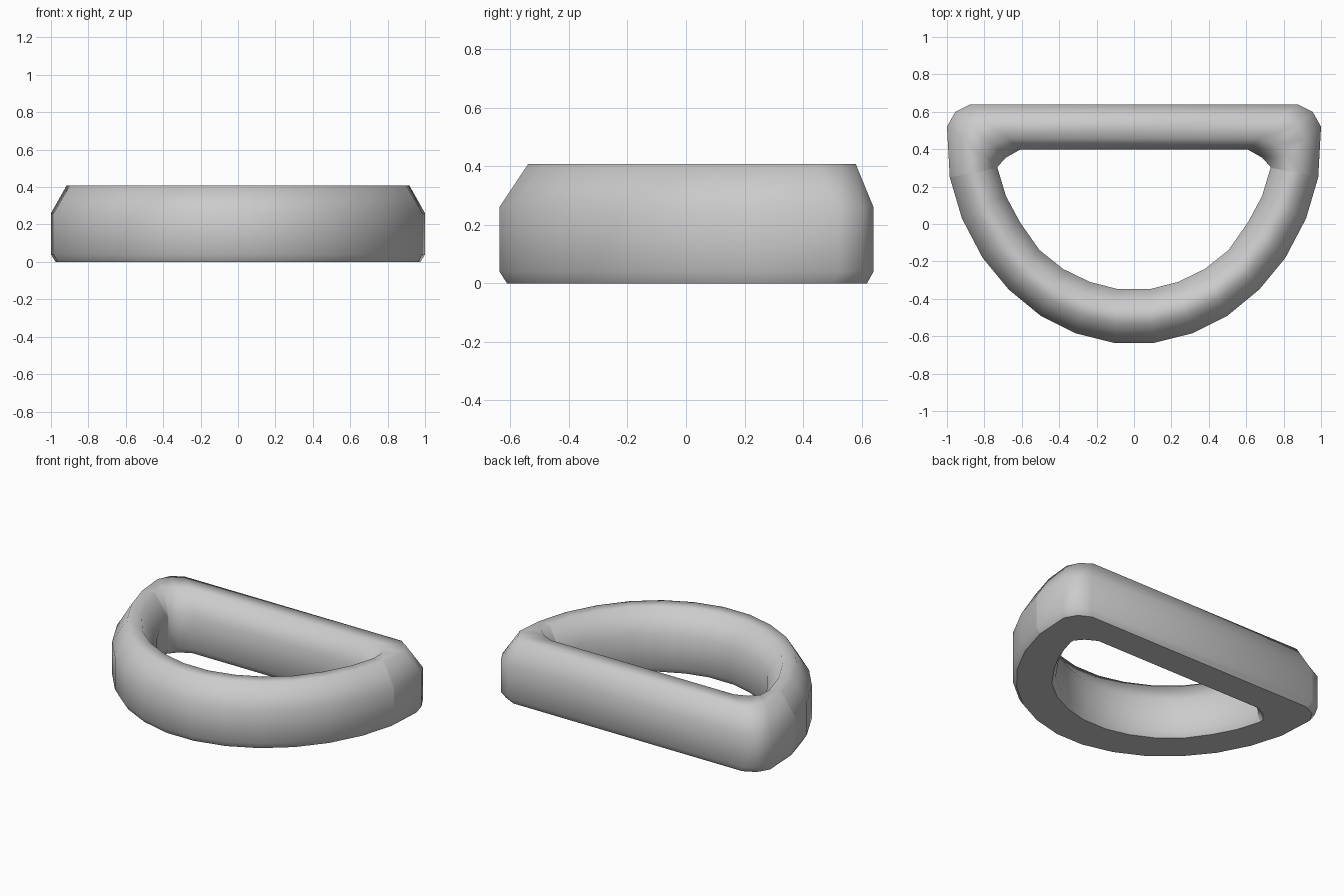
import bpy
import bmesh

cube = bpy.data.objects.get("Cube")
if cube:
    bpy.data.objects.remove(cube, do_unlink=True)

# One plain grey
grey = bpy.data.materials.new("plain_grey")
grey.use_nodes = True
colour = (0.6, 0.6, 0.6, 1)
grey.diffuse_color = colour
grey.node_tree.nodes["Principled BSDF"].inputs["Base Color"].default_value = colour

# Half of the D outline, front centre to back bar: outer and inner edges
outer = [(.1, -.637), (.31, -.585), (.5, -.49), (.67, -.35), (.81, -.18),
         (.92, .03), (.985, .25), (1, .52), (.955, .6), (.875, .64)]
inner = [(.09, -.347), (.235, -.31), (.38, -.24), (.505, -.14), (.61, .01),
         (.685, .15), (.73, .3), (.73, .305), (.685, .355), (.61, .397)]
top_inset = [.34] * 7 + [.31, .28, .25]
corner_start = 6


def section(out, inn, inset):
    """Bevelled section from the outer edge over the top to the inner edge."""
    outline = [(.09, 0), (0, .04), (0, .26), (inset, .408)]
    outline += [(1 - t, z) for t, z in reversed(outline)]
    return [(out[0] + (inn[0] - out[0]) * t,
             out[1] + (inn[1] - out[1]) * t, z) for t, z in outline]


half = [section(*station) for station in zip(outer, inner, top_inset)]
mirrored = [[(-x, y, z) for x, y, z in ring] for ring in reversed(half)]
rings = half + mirrored
creases = (corner_start, len(rings) - 1 - corner_start)

# Closed D-shaped ring
bm = bmesh.new()
loops = [[bm.verts.new(p) for p in ring] for ring in rings]
for i, loop in enumerate(loops):
    following = loops[(i + 1) % len(loops)]
    for j in range(len(loop)):
        k = (j + 1) % len(loop)
        bm.faces.new((loop[j], following[j], following[k], loop[k])).smooth = True

# Crisp rim around the flat underside and at the joins of arc and bar
for edge in bm.edges:
    heights = [v.co.z for v in edge.verts]
    if max(heights) < .001:
        edge.smooth = False
for i in creases:
    for a, b in zip(loops[i], loops[i][1:]):
        bm.edges.get((a, b)).smooth = False
bmesh.ops.recalc_face_normals(bm, faces=bm.faces)

mesh = bpy.data.meshes.new("d_ring")
bm.to_mesh(mesh)
bm.free()
mesh.materials.append(grey)
ring_object = bpy.data.objects.new("d_ring", mesh)
bpy.context.collection.objects.link(ring_object)
